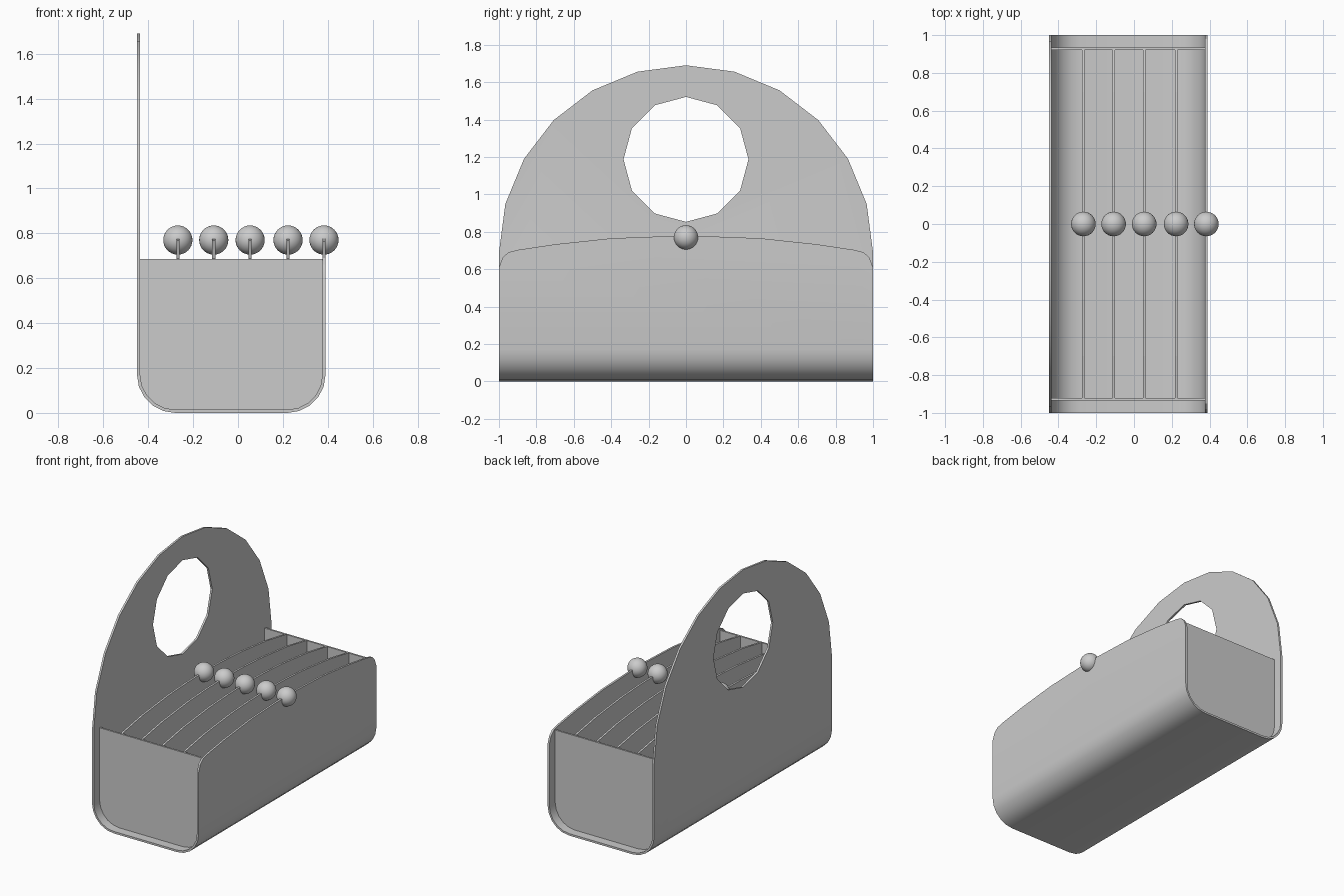
import bpy
import bmesh
from math import sin, cos, pi

cube = bpy.data.objects.get("Cube")
if cube:
    bpy.data.objects.remove(cube, do_unlink=True)

LEFT, RIGHT = -0.45, 0.39      # outer faces of the two long walls
WALL = 0.014
RADIUS = 0.17                  # outer corner radius of the trough
PANEL_TOP = 0.685
DIVIDERS = [-0.268, -0.108, 0.054, 0.223]

grey = bpy.data.materials.new("plain grey")
grey.use_nodes = True
grey.diffuse_color = (0.6, 0.6, 0.6, 1)
grey.node_tree.nodes["Principled BSDF"].inputs["Base Color"].default_value = (0.6, 0.6, 0.6, 1)


def prism(name, outline, axis, lo, hi):
    """Extrude a closed outline: (y, z) along x, or (x, z) along y."""
    bm = bmesh.new()

    def place(a, b, c):
        return (c, a, b) if axis == "x" else (a, c, b)

    face = bm.faces.new([bm.verts.new(place(a, b, lo)) for a, b in outline])
    moved = bmesh.ops.extrude_face_region(bm, geom=[face])["geom"]
    shift = (hi - lo, 0, 0) if axis == "x" else (0, hi - lo, 0)
    bmesh.ops.translate(bm, vec=shift,
                        verts=[v for v in moved if isinstance(v, bmesh.types.BMVert)])
    bmesh.ops.recalc_face_normals(bm, faces=bm.faces)
    mesh = bpy.data.meshes.new(name)
    bm.to_mesh(mesh)
    bm.free()
    mesh.materials.append(grey)
    obj = bpy.data.objects.new(name, mesh)
    bpy.context.collection.objects.link(obj)
    return obj


def activate(obj):
    bpy.ops.object.select_all(action="DESELECT")
    obj.select_set(True)
    bpy.context.view_layer.objects.active = obj


def cut(target, cutter, operation):
    cutter.hide_render = True
    mod = target.modifiers.new("cut", "BOOLEAN")
    mod.operation, mod.object, mod.solver = operation, cutter, "EXACT"
    activate(target)
    bpy.ops.object.modifier_apply(modifier=mod.name)
    bpy.data.objects.remove(cutter, do_unlink=True)


def arc(cy, cz, r, start, end, steps):
    return [(cy + r * cos(start + (end - start) * i / steps),
             cz + r * sin(start + (end - start) * i / steps)) for i in range(steps + 1)]


def trough(inset, left_top, right_top):
    """U-shaped cross-section from the left top round to the right top."""
    r = RADIUS - inset
    return ([(LEFT + inset, left_top)]
            + arc(LEFT + RADIUS, RADIUS, r, pi, 1.5 * pi, 5)
            + arc(RIGHT - RADIUS, RADIUS, r, 1.5 * pi, 2 * pi, 5)
            + [(RIGHT - inset, right_top)])


def mirrored(half):
    """Complete a curve that runs from y = 0 outwards."""
    return [(-y, z) for y, z in reversed(half[1:])] + half


# Shell: U section trimmed to the arched back, the curved front and the handle
shell = prism("shell", trough(0, 1.8, 0.9) + trough(WALL, 1.8, 0.9)[::-1], "y", -1.05, 1.05)
arch = prism("arch_cutter", arc(0, 0.69, 1, 0, pi, 12) + [(-1, -0.2), (1, -0.2)], "x", -0.7, 0.7)
cut(shell, arch, "INTERSECT")
rim = mirrored([(0, 0.78), (0.4, 0.765), (0.7, 0.733), (0.9, 0.703), (0.95, 0.69),
                (0.98, 0.662), (1, 0.61), (1.1, 0.6)])
cut(shell, prism("rim_cutter", rim + [(1.1, 2), (-1.1, 2)], "x", 0, 0.7), "DIFFERENCE")
hole = arc(0, 1.187, 0.334, pi / 2, 2.5 * pi, 12)[:-1]
cut(shell, prism("handle_cutter", hole, "x", -0.7, 0), "DIFFERENCE")
activate(shell)
bpy.ops.object.shade_smooth_by_angle(angle=0.4)

# End panels, set back from the open ends
for name, y in (("front_panel", -0.935), ("back_panel", 0.922)):
    prism(name, trough(WALL * 0.8, PANEL_TOP, PANEL_TOP), "y", y, y + 0.013)

# Dividers with bowed tops
bow = mirrored([(0, 0.775), (0.2, 0.771), (0.4, 0.76), (0.7, 0.728), (0.925, 0.688)])
for i, x in enumerate(DIVIDERS):
    prism(f"divider_{i + 1}", bow + [(0.925, 0.01), (-0.925, 0.01)], "x", x - 0.007, x + 0.007)

# Round knobs on the dividers and the low wall
for i, x in enumerate(DIVIDERS + [RIGHT - WALL / 2]):
    bpy.ops.mesh.primitive_uv_sphere_add(segments=32, ring_count=16, radius=0.065,
                                         location=(x, 0, 0.77))
    knob = bpy.context.object
    knob.name = f"knob_{i + 1}"
    knob.data.materials.append(grey)
    bpy.ops.object.shade_smooth()
